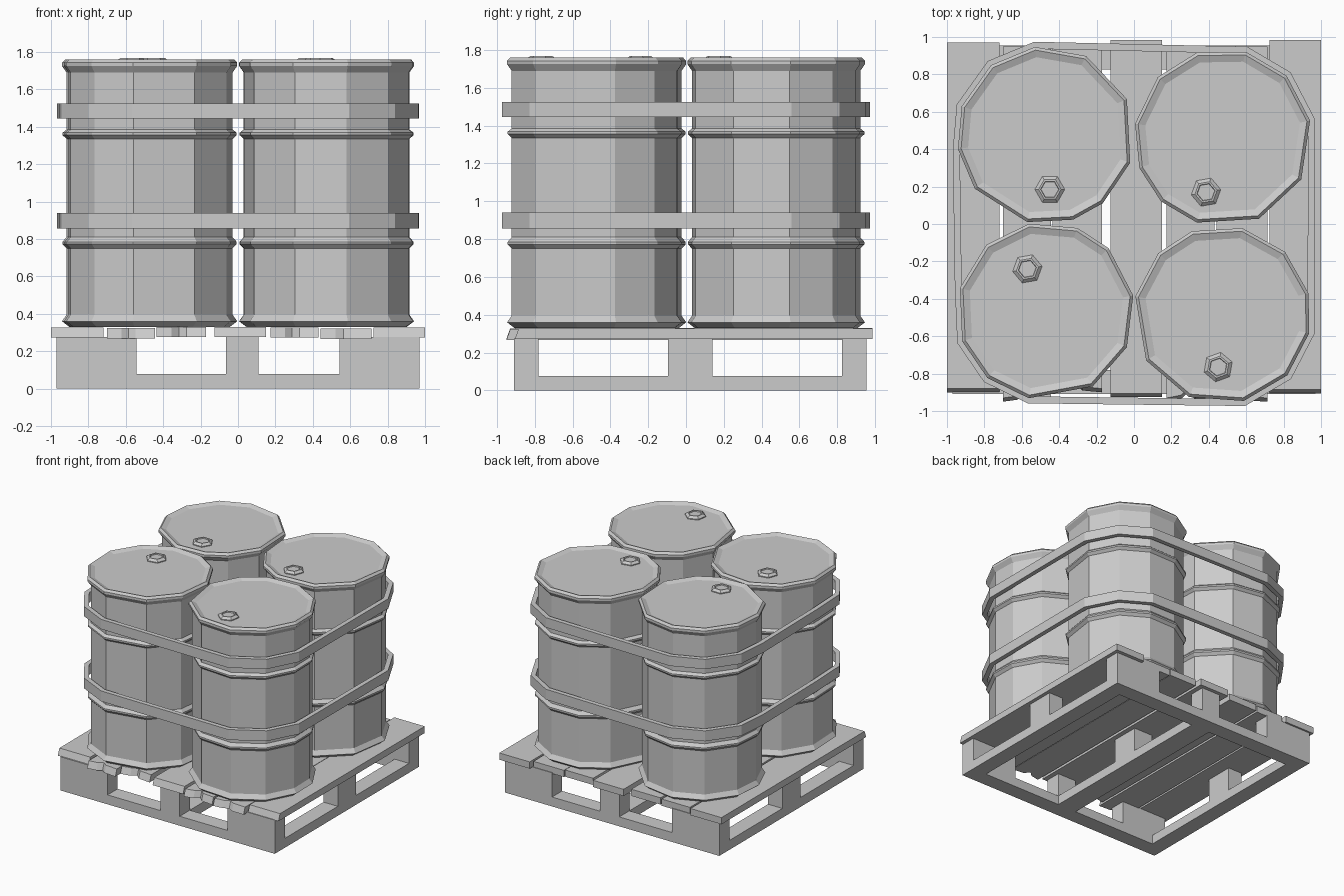
import bpy, math
from mathutils import Vector
from mathutils.geometry import convex_hull_2d

if "Cube" in bpy.data.objects:
    bpy.data.objects.remove(bpy.data.objects["Cube"])


def make(name, verts, faces):
    me = bpy.data.meshes.new(name)
    me.from_pydata(verts, [], faces)
    me.update()
    ob = bpy.data.objects.new(name, me)
    bpy.context.collection.objects.link(ob)
    return ob


def loft(name, rings, closed=False):
    """Join equal-length rings with quads; cap the ends, or close into a loop."""
    n = len(rings[0])
    verts = [v for ring in rings for v in ring]
    faces = []
    for k in range(len(rings) if closed else len(rings) - 1):
        a, b = k * n, (k + 1) % len(rings) * n
        for i in range(n):
            j = (i + 1) % n
            faces.append((a + i, a + j, b + j, b + i))
    if not closed:
        faces.append(tuple(reversed(range(n))))
        faces.append(tuple(range(len(verts) - n, len(verts))))
    return make(name, verts, faces)


def ring(cx, cy, r, z, angles):
    return [(cx + r * math.cos(math.radians(a)), cy + r * math.sin(math.radians(a)), z)
            for a in angles]


def box(name, x0, x1, y0, y1, z0, z1):
    loft(name, [[(x0, y0, z), (x1, y0, z), (x1, y1, z), (x0, y1, z)] for z in (z0, z1)])


# Barrels: uneven 11-sided drums with rolled rims, two hoops and a recessed lid
profile = [(.435, .33), (.475, .36), (.45, .395),
           (.45, .75), (.472, .772), (.472, .785), (.45, .81),
           (.45, 1.335), (.472, 1.355), (.472, 1.368), (.45, 1.385),
           (.45, 1.69), (.475, 1.725), (.475, 1.743), (.458, 1.76), (.42, 1.745)]
bung_profile = [(.08, 1.74), (.08, 1.752), (.06, 1.768), (.05, 1.768), (.047, 1.76)]
barrels = {  # centre x, centre y, bung x, bung y, corner angles
    "front_left": (-.472, -.465, -.57, -.24,
                   (-160, -131, -101, -58, -24, 10, 45, 69, 101, 132, 165)),
    "front_right": (.472, -.485, .45, -.765,
                    (-149, -112, -76, -43, -12, 14, 45, 77, 110, 136, 168)),
    "back_left": (-.472, .475, -.45, .185,
                  (-171, -143, -102, -72, -50, -18, 24, 63, 97, 128, 161)),
    "back_right": (.475, .462, .385, .17,
                   (-160, -134, -107, -66, -28, 11, 44, 75, 107, 137, 171)),
}
for name, (cx, cy, bx, by, angles) in barrels.items():
    loft("barrel_" + name, [ring(cx, cy, r, z, angles) for r, z in profile])
    hexa = [30 + 60 * i + 10 * len(name) for i in range(6)]
    loft("bung_" + name, [ring(bx, by, r, z, hexa) for r, z in bung_profile])

# Straps: bands following the hull around all four barrels
R_OUT, R_IN = .503, .465
outer, inner = [], []
for cx, cy, _, _, angles in barrels.values():
    outer += [Vector(p[:2]) for p in ring(cx, cy, R_OUT, 0, angles)]
    inner += [Vector(p[:2]) for p in ring(cx, cy, R_IN, 0, angles)]
hull = convex_hull_2d(outer)
area = sum(outer[a].cross(outer[b]) for a, b in zip(hull, hull[1:] + hull[:1]))
if area < 0:
    hull.reverse()
for name, z0, z1 in (("lower_strap", .855, .94), ("upper_strap", 1.445, 1.525)):
    loft(name, [[(*pts[i], z) for i in hull]
                for pts, z in ((outer, z0), (outer, z1), (inner, z1), (inner, z0))], True)

# Pallet deck: planks along y with worn, sloping front ends
planks = [  # x0, x1, front y, back y, depth of break, bottom z
    (-1.0, -.72, -.90, .97, 0, .272), (-.70, -.445, -.95, .95, .035, .268),
    (-.435, -.17, -.90, .95, .05, .275), (-.125, .15, -.925, .985, 0, .275),
    (.175, .43, -.95, .95, .05, .272), (.44, .715, -.95, .95, .03, .266),
    (.725, 1.0, -.905, .985, 0, .272)]
for i, (x0, x1, yf, yb, d, z) in enumerate(planks):
    w = x1 - x0

    def outline(z, inset):
        f = yf + inset
        return [(x0, f, z), (x0 + .3 * w, f + d * .3, z), (x0 + .45 * w, f + d, z),
                (x0 + .6 * w, f + d * .2, z), (x1, f, z), (x1, yb, z), (x0, yb, z)]
    loft(f"deck_plank_{i + 1}", [outline(z, 0), outline(z + .055, .02)])

# Pallet blocks: wide at the corners, narrow between
rows = ((-.91, -.78), (-.095, .14), (.825, .955))
for r, (y0, y1) in enumerate(rows):
    side = .84 if r == 1 else .543
    for c, (x0, x1) in enumerate(((-.97, -side), (-.065, .11), (side, .97))):
        box(f"block_{r}_{c}", x0, x1, y0, y1, .077, .275)

# Pallet base: perimeter frame and a centre runner
for name, (y0, y1) in (("base_front", rows[0]), ("base_back", rows[2])):
    box(name, -.97, .97, y0, y1, 0, .077)
for name, x0, x1 in (("base_left", -.97, -.84), ("base_centre", -.065, .11),
                     ("base_right", .84, .97)):
    box(name, x0, x1, rows[0][1], rows[2][0], 0, .077)
